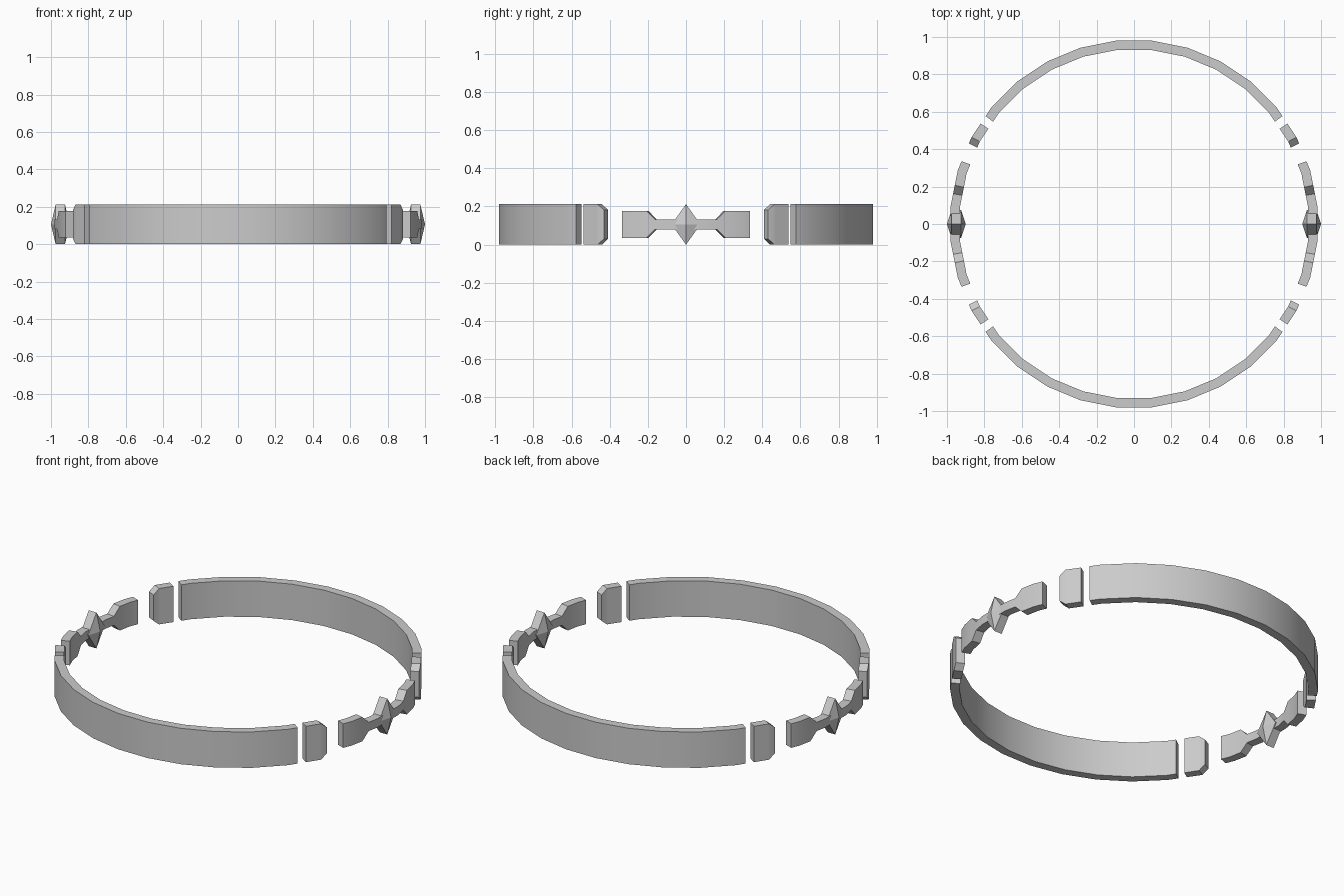
import bpy, bmesh
from math import radians, cos, sin, pi

if "Cube" in bpy.data.objects:
    bpy.data.objects.remove(bpy.data.objects["Cube"])

H = 0.212            # band height
MID = H / 2
R_OUT, R_IN = 0.985, 0.935
STEP = 11.25         # 32-sided ring, flats centred on the axes


def ring_point(r, deg):
    off = deg - STEP * round(deg / STEP)
    rr = r * cos(pi / 32) / cos(radians(off))
    return rr * cos(radians(deg)), rr * sin(radians(deg))


def finish(name, bm, mirror_x, mirror_y, smooth):
    bmesh.ops.recalc_face_normals(bm, faces=bm.faces)
    me = bpy.data.meshes.new(name)
    bm.to_mesh(me)
    bm.free()
    ob = bpy.data.objects.new(name, me)
    bpy.context.collection.objects.link(ob)
    if mirror_x or mirror_y:
        m = ob.modifiers.new("Mirror", 'MIRROR')
        m.use_axis = (mirror_x, mirror_y, False)
        m.use_mirror_merge = False
    if smooth:
        bpy.ops.object.select_all(action='DESELECT')
        bpy.context.view_layer.objects.active = ob
        ob.select_set(True)
        bpy.ops.object.shade_smooth_by_angle(angle=radians(25))
    return ob


def band(name, half_height, start, end, extra=(), mirror_x=False, mirror_y=False):
    """Sweep a rectangle round the ring; half_height(deg) sets its profile."""
    angles = {start, end, *extra}
    angles |= {STEP * (k + 0.5) for k in range(-4, 16)
               if start < STEP * (k + 0.5) < end}
    bm = bmesh.new()
    prev = None
    for a in sorted(angles):
        h = half_height(a)
        loop = [bm.verts.new((*ring_point(r, a), MID + s * h))
                for r, s in ((R_IN, -1), (R_OUT, -1), (R_OUT, 1), (R_IN, 1))]
        if prev:
            for i in range(4):
                j = (i + 1) % 4
                bm.faces.new((prev[i], prev[j], loop[j], loop[i]))
        else:
            bm.faces.new(loop)
        prev = loop
    bm.faces.new(prev)
    return finish(name, bm, mirror_x, mirror_y, True)


# Long front and back arcs
band("main_arc", lambda a: MID, 36, 144, mirror_y=True)

# Short spacers with chamfered ends
band("spacer", lambda a: MID - 0.03 if a < 27 else MID, 26, 33.2, (28.3,),
     mirror_x=True, mirror_y=True)


# Side connectors: wide tabs narrowing to a thin bar
def connector_height(a):
    t = min(max((abs(a) - 9.5) / 2.7, 0), 1)
    return 0.026 + t * (0.071 - 0.026)


band("side_connector", connector_height, -20, 20,
     (-12.2, -9.5, 9.5, 12.2), mirror_x=True)

# Faceted diamond studs: thin rhombus with a pyramid on each face
bm = bmesh.new()
rims = [[bm.verts.new((x, y, MID + z)) for y, z in
         ((0.076, 0), (0, MID), (-0.076, 0), (0, -MID))] for x in (0.925, 0.975)]
tips = [bm.verts.new((x, 0, MID)) for x in (0.9, 1.0)]
for i in range(4):
    j = (i + 1) % 4
    bm.faces.new((rims[0][i], rims[0][j], rims[1][j], rims[1][i]))
    for rim, tip in zip(rims, tips):
        bm.faces.new((rim[i], rim[j], tip))
finish("diamond_stud", bm, True, False, False)
